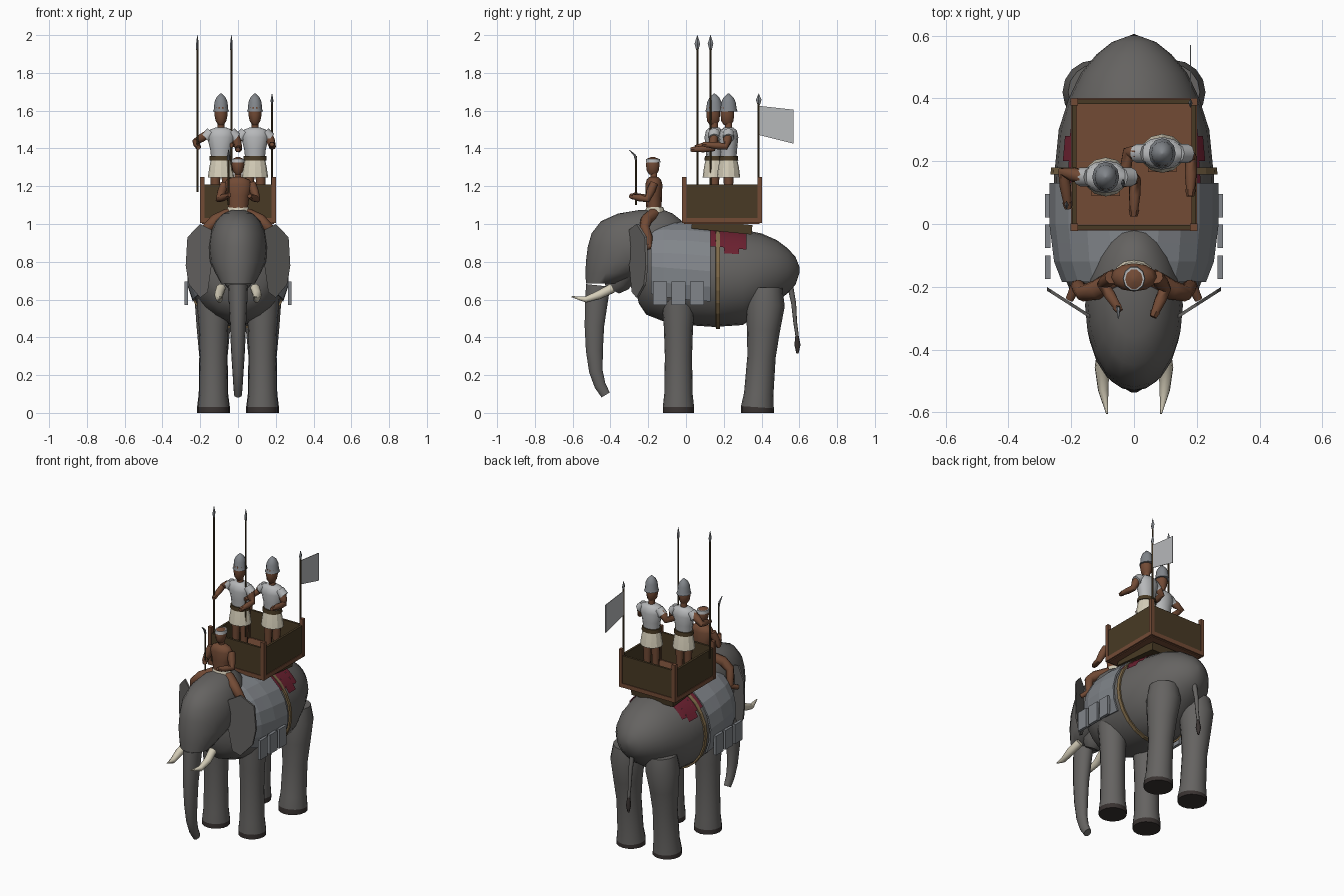
import bpy, bmesh, math
from mathutils import Vector

if "Cube" in bpy.data.objects:
    bpy.data.objects.remove(bpy.data.objects["Cube"])

def material(name, rgb):
    m = bpy.data.materials.new(name)
    m.diffuse_color = (*rgb, 1)
    m.use_nodes = True
    m.node_tree.nodes["Principled BSDF"].inputs["Base Color"].default_value = m.diffuse_color
    return m

HIDE = material("grey hide", (0.13, 0.125, 0.12))
NAIL = material("dark hoof", (0.04, 0.032, 0.03))
BROWN = material("warm brown", (0.17, 0.07, 0.036))
WOOD = material("dark wood", (0.065, 0.042, 0.018))
CREAM = material("cream", (0.66, 0.61, 0.48))
IRON = material("iron grey", (0.22, 0.235, 0.255))
LINEN = material("pale grey", (0.47, 0.48, 0.49))
RED = material("crimson cloth", (0.15, 0.015, 0.03))
STRAP = material("tan strap", (0.22, 0.15, 0.07))

def finish(name, bm, mat, smooth=0):
    bmesh.ops.recalc_face_normals(bm, faces=bm.faces)
    me = bpy.data.meshes.new(name)
    bm.to_mesh(me)
    bm.free()
    me.materials.append(mat)
    ob = bpy.data.objects.new(name, me)
    bpy.context.collection.objects.link(ob)
    if smooth:
        bpy.ops.object.select_all(action='DESELECT')
        ob.select_set(True)
        bpy.context.view_layer.objects.active = ob
        bpy.ops.object.shade_smooth_by_angle(angle=math.radians(smooth))
    return ob

def loft(name, rings, mat, smooth=50, closed=True):
    """Skin a list of equally long rings of points."""
    bm = bmesh.new()
    rows = [[bm.verts.new(p) for p in r] for r in rings]
    n = len(rows[0])
    for a, b in zip(rows, rows[1:]):
        for i in range(n if closed else n - 1):
            j = (i + 1) % n
            bm.faces.new((a[i], a[j], b[j], b[i]))
    if closed:
        bm.faces.new(rows[0])
        bm.faces.new(rows[-1])
    return finish(name, bm, mat, smooth)

def circle(n):
    return [(math.cos(2 * math.pi * i / n), math.sin(2 * math.pi * i / n)) for i in range(n)]

def turned(name, x, y, profile, mat, n=10, smooth=50):
    """Stack of horizontal ellipses: (z, rx, ry)."""
    return loft(name, [[(x + rx * c, y + ry * s, z) for c, s in circle(n)]
                       for z, rx, ry in profile], mat, smooth)

def limb(name, pts, radii, mat, n=8, smooth=50):
    """Tapered tube along a path."""
    P = [Vector(p) for p in pts]
    rings, last, q = [], Vector((0, 0, 1)), None
    for i, p in enumerate(P):
        t = (P[min(i + 1, len(P) - 1)] - P[max(i - 1, 0)]).normalized()
        d = last.rotation_difference(t)
        q = d @ q if q else d
        last = t
        rings.append([p + q @ Vector((c * radii[i], s * radii[i], 0)) for c, s in circle(n)])
    return loft(name, rings, mat, smooth)

def box(name, lo, hi, mat):
    bm = bmesh.new()
    bmesh.ops.create_cube(bm, size=1)
    for v in bm.verts:
        v.co = [lo[k] + (v.co[k] + 0.5) * (hi[k] - lo[k]) for k in range(3)]
    return finish(name, bm, mat)

# Elephant body: y, top, bottom, half width
BODY = [(-.27, .88, .66, .06), (-.25, .94, .58, .15), (-.21, .985, .52, .205),
        (-.12, 1.0, .485, .24), (0, 1.0, .465, .255), (.15, .985, .455, .255),
        (.3, .97, .465, .24), (.4, .95, .53, .208), (.48, .915, .585, .17),
        (.54, .87, .635, .12), (.58, .825, .68, .07), (.6, .775, .74, .015)]

def body_arc(y, angles, off=0.0):
    for a, b in zip(BODY, BODY[1:]):
        if a[0] <= y <= b[0]:
            k = (y - a[0]) / (b[0] - a[0])
            _, t, bt, w = [p + (q - p) * k for p, q in zip(a, b)]
            zc, rz = (t + bt) / 2, (t - bt) / 2 + off
            return [((w + off) * math.cos(math.radians(g)), y,
                     zc + rz * math.sin(math.radians(g))) for g in angles]

full = [i * 15 for i in range(24)]
loft("body", [body_arc(r[0], full) for r in BODY], HIDE, 60)

# Head: z, front y, back y, half width
HEAD = [(1.075, -.24, -.12, .03), (1.055, -.36, -.07, .08), (1.015, -.45, -.02, .118),
        (.95, -.5, 0, .147), (.88, -.52, 0, .156), (.8, -.53, -.08, .148),
        (.74, -.532, -.22, .12), (.685, -.53, -.34, .09)]
loft("head", [[(w * c, (f + b) / 2 + (b - f) / 2 * s, z) for c, s in circle(20)]
              for z, f, b, w in HEAD], HIDE, 60)
limb("jaw", [(0, -.32, .78), (0, -.37, .69), (0, -.39, .65)], [.09, .075, .04], HIDE, 12)

trunk = limb("trunk", [(0, -.465, .675), (0, -.475, .58), (0, -.485, .46), (0, -.485, .33),
                       (0, -.477, .22), (0, -.455, .145), (0, -.425, .095)],
             [.066, .061, .053, .046, .037, .031, .026], HIDE, 14, 60)
trunk.scale.x = 0.8

limb("tail", [(0, .55, .68), (0, .57, .58), (0, .578, .48), (0, .588, .41)],
     [.016, .013, .01, .009], HIDE)
limb("tail_tuft", [(0, .587, .42), (0, .59, .36), (0, .59, .315)], [.007, .016, .006], NAIL)

for s in (-1, 1):
    # Legs with dark feet
    fl = limb("front_leg", [(s * .13, -.04, z) for z in (0, .03, .1, .3, .45, .56, .68)],
              [.083, .083, .075, .072, .077, .086, .088], HIDE, 16)
    rl = limb("rear_leg", [(s * .13, .378, 0), (s * .13, .378, .03), (s * .13, .385, .1),
                           (s * .13, .4, .3), (s * .13, .41, .44), (s * .125, .42, .57),
                           (s * .12, .42, .66)],
              [.087, .087, .078, .075, .088, .103, .09], HIDE, 16)
    for leg in (fl, rl):
        leg.data.materials.append(NAIL)
        for f in leg.data.polygons:
            f.material_index = int(f.center.z < .03)
    # Ears: thin slabs swept back from the cheeks
    ear = [(.14, .97), (.2, 1.0), (.268, .93), (.277, .78), (.26, .68), (.2, .61), (.16, .64), (.14, .78)]
    loft("ear", [[(s * x, -.287 + (x - .152) * .64 + d, z) for x, z in ear]
                 for d in (-.006, .006)], HIDE, 0)
    limb("tusk", [(s * .09, -.39, .66), (s * .102, -.46, .625), (s * .098, -.53, .6),
                  (s * .086, -.605, .615)], [.026, .024, .017, .003], CREAM)
    # Hanging armour plates
    for y in (-.175, -.077, .02):
        box("side_plate", (min(s * .266, s * .284), y, .57), (max(s * .266, s * .284), y + .075, .695), IRON)

# Armour blanket, strap and red cloth follow the body
arc = [-28 + i * 236 / 14 for i in range(15)]
loft("armour_blanket", [body_arc(y, arc, .016) for y in (-.185, -.12, -.06, 0, .065, .13)],
     IRON, 0, False).modifiers.new("thickness", 'SOLIDIFY').thickness = .01
loft("girth_strap", [body_arc(y, full + [360], .012) for y in (.158, .18)],
     STRAP, 0, False).modifiers.new("thickness", 'SOLIDIFY').thickness = .01
for y0, y1, a in ((.13, .2, 36), (.2, .28, 28), (.28, .32, 35)):
    loft("saddle_cloth", [body_arc(y, [a + i * (180 - 2 * a) / 12 for i in range(13)], .007)
                          for y in (y0, (y0 + y1) / 2, y1)], RED, 40, False)

# Fighting platform
pad = box("platform_support", (-.15, -.16, -.025), (.15, .16, .025), WOOD)
pad.location, pad.rotation_euler = (0, .19, .985), (-.1, 0, 0)
box("platform_floor", (-.19, -.01, 1.0), (.19, .39, 1.03), BROWN)
for s in (-1, 1):
    x0, yc = s * .19, .19 + s * .2
    box("side_wall", (x0 - .007, -.01, 1.03), (x0 + .007, .39, 1.21), WOOD)
    box("end_wall", (-.19, yc - .007, 1.03), (.19, yc + .007, 1.21), WOOD)
    box("side_beam", (x0 - .011, -.02, 1.005), (x0 + .011, .4, 1.032), BROWN)
    box("end_beam", (-.2, yc - .011, 1.005), (.2, yc + .011, 1.032), BROWN)
    for y in (-.01, .39):
        box("corner_post", (x0 - .012, y - .012, 1.005), (x0 + .012, y + .012, 1.25), BROWN)

def pole(name, x, y, z0, z1, tip):
    limb(name, [(x, y, z0), (x, y, z1 - tip)], [.006, .006], WOOD, 6)
    turned(name + "_tip", x, y, [(z1 - tip - .01, .006, .006), (z1 - tip * .65, .007, .015),
                                 (z1, .001, .001)], IRON, 4, 0)

pole("spear", -.215, .06, 1.17, 2.0, .07)
pole("spear", -.035, .13, 1.17, 2.0, .07)
pole("flag_pole", .18, .385, 1.02, 1.69, .05)
loft("flag", [[(x, .39, 1.47), (x, .57, 1.425), (x, .57, 1.605), (x, .39, 1.625)]
              for x in (.178, .182)], LINEN, 0)

def arm(name, pts):
    limb(name, [pts[0], [(a + b) / 2 for a, b in zip(pts[0], pts[1])], pts[1],
                [(a + b) / 2 for a, b in zip(pts[1], pts[2])], pts[2]],
         [.022, .024, .019, .019, .014], BROWN)
    limb(name + "_hand", [pts[2], [b + (b - a) * .22 for a, b in zip(pts[1], pts[2])]],
         [.017, .012], BROWN, 6)

def soldier(x, y, right, left):
    for s in (-1, 1):
        limb("soldier_leg", [(x + s * .03, y, 1.03), (x + s * .03, y, 1.14), (x + s * .03, y, 1.26)],
             [.018, .022, .027], BROWN)
        box("soldier_foot", (x + s * .03 - .016, y - .06, 1.03), (x + s * .03 + .016, y + .02, 1.05), BROWN)
        limb("soldier_sleeve", [(x + s * .05, y, 1.485), (x + s * .082, y, 1.455)], [.03, .03], LINEN)
    turned("soldier_skirt", x, y, [(1.245, .07, .062), (1.3, .062, .055), (1.35, .052, .044)], CREAM, 12, 20)
    turned("soldier_belt", x, y, [(1.335, .062, .052), (1.36, .06, .05)], WOOD, 12)
    turned("soldier_torso", x, y, [(1.35, .052, .042), (1.4, .058, .046), (1.46, .074, .052),
                                   (1.495, .07, .044), (1.51, .03, .026)], LINEN, 12)
    turned("soldier_neck", x, y, [(1.5, .02, .02), (1.55, .018, .02)], BROWN)
    turned("soldier_head", x, y - .006, [(1.525, .014, .02), (1.545, .028, .034), (1.58, .035, .038),
                                         (1.62, .033, .036)], BROWN)
    turned("soldier_helmet", x, y, [(1.595, .043, .048), (1.61, .037, .043), (1.645, .035, .038),
                                    (1.67, .024, .026), (1.69, .004, .004)], IRON, 12)
    arm("soldier_right_arm", [(x - .072, y, 1.475), *right])
    arm("soldier_left_arm", [(x + .072, y, 1.475), *left])

soldier(-.09, .15, [(-.225, .165, 1.435), (-.212, .07, 1.41)], [(.004, .14, 1.4), (0, .045, 1.395)])
soldier(.09, .225, [(-.018, .23, 1.43), (-.033, .14, 1.42)], [(.182, .21, 1.41), (.18, .11, 1.42)])

# Driver seated on the neck
turned("driver_skirt", 0, -.165, [(1.0, .075, .07), (1.05, .066, .058), (1.09, .055, .044)], CREAM, 12, 20)
turned("driver_torso", 0, -.17, [(1.08, .052, .04), (1.15, .06, .043), (1.21, .075, .045),
                                 (1.235, .06, .038), (1.25, .022, .022)], BROWN, 12)
turned("driver_neck", 0, -.17, [(1.24, .018, .018), (1.28, .017, .018)], BROWN)
turned("driver_head", 0, -.176, [(1.262, .014, .02), (1.28, .027, .033), (1.315, .034, .038),
                                 (1.345, .028, .032), (1.355, .008, .01)], BROWN)
turned("driver_headband", 0, -.174, [(1.325, .036, .041), (1.345, .034, .038)], LINEN, 10)
for s in (-1, 1):
    limb("driver_leg", [(s * .05, -.17, 1.05), (s * .12, -.21, 1.02), (s * .162, -.22, .98),
                        (s * .178, -.2, .93), (s * .185, -.195, .88)],
         [.034, .032, .027, .023, .016], BROWN)
    limb("driver_foot", [(s * .183, -.19, .885), (s * .205, -.24, .865)], [.017, .014], BROWN)
arm("driver_right_arm", [(-.072, -.17, 1.215), (-.1, -.19, 1.13), (-.055, -.262, 1.15)])
arm("driver_left_arm", [(.072, -.17, 1.215), (.1, -.205, 1.13), (.068, -.28, 1.145)])
limb("goad_stick", [(-.05, -.265, 1.1), (-.05, -.265, 1.36)], [.005, .005], WOOD, 6)
limb("goad_hook", [(-.05, -.265, 1.34), (-.05, -.272, 1.365), (-.05, -.3, 1.392)],
     [.007, .007, .002], IRON, 6)
